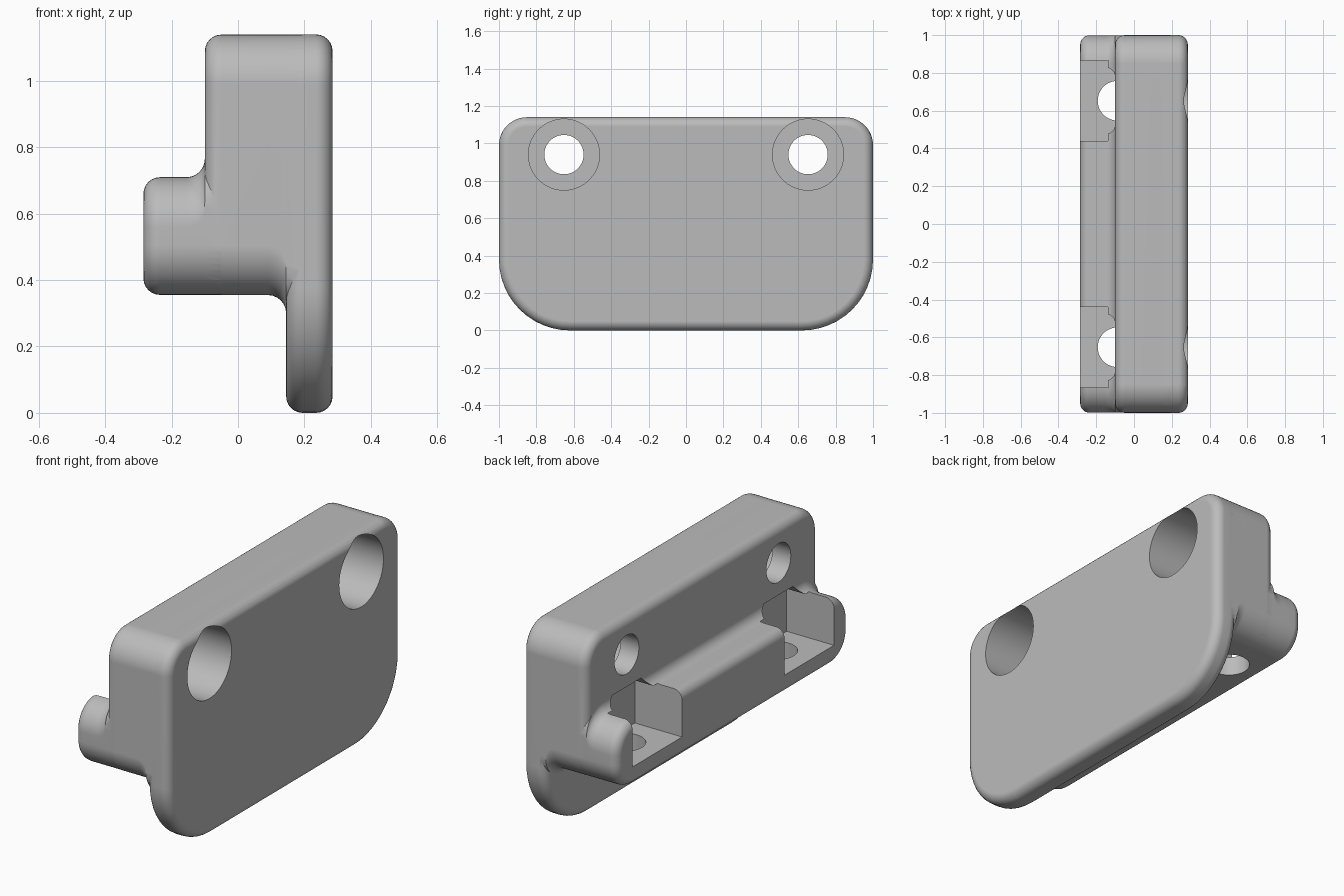
import bpy, bmesh, math
from mathutils import Matrix

cube = bpy.data.objects.get("Cube")
if cube:
    bpy.data.objects.remove(cube, do_unlink=True)

EDGE = 0.05      # rounding of outer edges
FILLET = 0.055   # rounding of inner corners
STEPS = 6


def rounded_outline(half, low, high, r_low, r_high, inset=0.0):
    """Rounded rectangle in y and z, moved inwards by inset."""
    points = []
    corners = [(1, 1, r_high), (-1, 1, r_high), (-1, -1, r_low), (1, -1, r_low)]
    for i, (sy, sz, r) in enumerate(corners):
        cy = sy * (half - r)
        cz = high - r if sz > 0 else low + r
        for k in range(13):
            a = math.radians(90 * i + 7.5 * k)
            points.append((cy + (r - inset) * math.cos(a), cz + (r - inset) * math.sin(a)))
    return points


def finish(bm, name):
    bmesh.ops.recalc_face_normals(bm, faces=bm.faces)
    mesh = bpy.data.meshes.new(name)
    bm.to_mesh(mesh)
    bm.free()
    obj = bpy.data.objects.new(name, mesh)
    bpy.context.collection.objects.link(obj)
    return obj


def loft(name, rings):
    """Skin a list of (x, outline) rings and cap both ends."""
    bm = bmesh.new()
    loops = [[bm.verts.new((x, y, z)) for y, z in outline] for x, outline in rings]
    for a, b in zip(loops, loops[1:]):
        n = len(a)
        for i in range(n):
            j = (i + 1) % n
            bm.faces.new((a[i], a[j], b[j], b[i]))
    bm.faces.new(loops[0])
    bm.faces.new(loops[-1])
    return finish(bm, name)


def cylinder(name, axis, radius, centre, start, end):
    bm = bmesh.new()
    x, y, z = centre
    middle = (start + end) / 2
    if axis == 'X':
        turn, place = Matrix.Rotation(math.pi / 2, 4, 'Y'), (middle, y, z)
    else:
        turn, place = Matrix.Identity(4), (x, y, middle)
    bmesh.ops.create_cone(bm, cap_ends=True, segments=64, radius1=radius, radius2=radius,
                          depth=end - start, matrix=Matrix.Translation(place) @ turn)
    return finish(bm, name)


def combine(target, tool, operation):
    mod = target.modifiers.new("combine", 'BOOLEAN')
    mod.operation = operation
    mod.solver = 'EXACT'
    mod.object = tool
    bpy.context.view_layer.objects.active = target
    bpy.ops.object.modifier_apply(modifier=mod.name)
    bpy.data.objects.remove(tool, do_unlink=True)


def arc(radius):
    """Pairs of (distance along, distance across) for a quarter round."""
    for k in range(STEPS + 1):
        a = math.pi / 2 * k / STEPS
        yield radius * (1 - math.cos(a)), radius * (1 - math.sin(a))


# Wide face plate, rounded on both sides
plate = (1.0, 0.0, 1.14, 0.38, 0.15)
rings = [(0.145 + t, rounded_outline(*plate, d)) for t, d in arc(EDGE)]
rings += [(0.285 - t, rounded_outline(*plate, d)) for t, d in reversed(list(arc(EDGE)))]
bracket = loft("bracket", rings)

# Thick upper block, flaring into the plate below
rings = [(-0.1 + t, rounded_outline(0.9995, 0.355, 1.1395, 0.15, 0.15, d)) for t, d in arc(EDGE)]
for k in range(STEPS + 1):
    a = math.pi / 2 * k / STEPS
    drop = FILLET * (1 - math.cos(a))
    rings.append((0.09 + FILLET * math.sin(a),
                  rounded_outline(0.9995, 0.355 - drop, 1.1395, 0.15, 0.15)))
rings.append((0.21, rounded_outline(0.9995, 0.3, 1.1395, 0.15, 0.15)))
combine(bracket, loft("block", rings), 'UNION')

# Rear rail, flaring into the block above
rings = [(-0.285 + t, rounded_outline(0.999, 0.3555, 0.71, 0.15, 0.15, d)) for t, d in arc(EDGE)]
for k in range(STEPS + 1):
    a = math.pi / 2 * k / STEPS
    rise = FILLET * (1 - math.cos(a))
    rings.append((-0.155 + FILLET * math.sin(a),
                  rounded_outline(0.999, 0.3555, 0.71 + rise, 0.15, 0.15)))
rings.append((-0.03, rounded_outline(0.999, 0.3555, 0.765, 0.15, 0.15)))
combine(bracket, loft("rail", rings), 'UNION')

# Screw holes, counterbores, rail pockets and drain holes on both sides
half_pocket = [(0.2125, 0.46), (0.2125, 0.713), (0.175, 0.713), (0.125, 0.765)]
pocket = half_pocket + [(-y, z) for y, z in reversed(half_pocket)]
for side in (-1, 1):
    y = side * 0.6525
    section = [(y + py, z) for py, z in pocket]
    for tool in (
        loft("pocket", [(-0.4, section), (0.0, section)]),
        cylinder("rail_hole", 'Z', 0.105, (-0.087, y, 0), 0.2, 0.465),
        cylinder("counterbore", 'X', 0.19, (0, y, 0.94), 0.01, 0.4),
        cylinder("screw_hole", 'X', 0.105, (0, y, 0.94), -0.3, 0.1),
    ):
        combine(bracket, tool, 'DIFFERENCE')

# One plain grey
grey = bpy.data.materials.new("plain_grey")
grey.use_nodes = True
colour = (0.5, 0.5, 0.5, 1.0)
grey.diffuse_color = colour
for node in grey.node_tree.nodes:
    if node.type == 'BSDF_PRINCIPLED':
        node.inputs["Base Color"].default_value = colour
bracket.data.materials.clear()
bracket.data.materials.append(grey)
for face in bracket.data.polygons:
    face.material_index = 0

# Smooth rounding with crisp cut edges
bpy.ops.object.select_all(action='DESELECT')
bracket.select_set(True)
bpy.context.view_layer.objects.active = bracket
bpy.ops.object.shade_smooth_by_angle(angle=math.radians(30))
weighted = bracket.modifiers.new("weighted_normals", 'WEIGHTED_NORMAL')
weighted.keep_sharp = True
